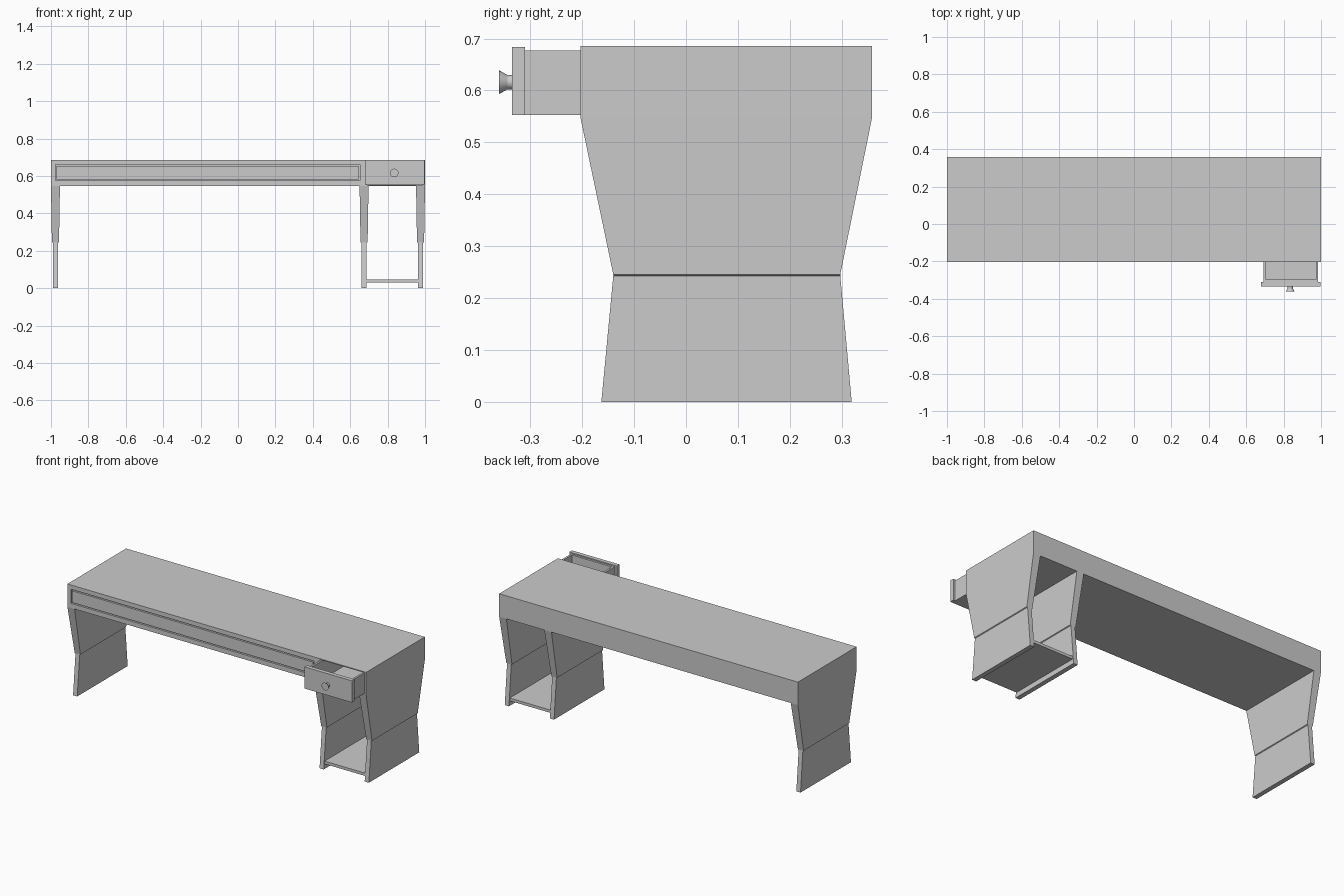
import bpy, bmesh, math

if "Cube" in bpy.data.objects:
    bpy.data.objects.remove(bpy.data.objects["Cube"])


def make(name, bm):
    bmesh.ops.recalc_face_normals(bm, faces=bm.faces)
    me = bpy.data.meshes.new(name)
    bm.to_mesh(me)
    bm.free()
    ob = bpy.data.objects.new(name, me)
    bpy.context.collection.objects.link(ob)
    return ob


def loft(name, rings):
    """Skin closed rings of points and cap both ends."""
    bm = bmesh.new()
    loops = [[bm.verts.new(p) for p in r] for r in rings]
    n = len(loops[0])
    for a, b in zip(loops, loops[1:]):
        for i in range(n):
            j = (i + 1) % n
            bm.faces.new((a[i], a[j], b[j], b[i]))
    bm.faces.new(loops[0])
    bm.faces.new(loops[-1])
    return make(name, bm)


def rect(x0, x1, y0, y1, z):
    return [(x0, y0, z), (x1, y0, z), (x1, y1, z), (x0, y1, z)]


def box(name, x0, x1, y0, y1, z0, z1):
    return loft(name, [rect(x0, x1, y0, y1, z0), rect(x0, x1, y0, y1, z1)])


def cut(ob, cutter):
    mod = ob.modifiers.new("cut", 'BOOLEAN')
    mod.operation = 'DIFFERENCE'
    mod.solver = 'EXACT'
    mod.object = cutter
    bpy.context.view_layer.objects.active = ob
    bpy.ops.object.modifier_apply(modifier=mod.name)
    bpy.data.objects.remove(cutter)


# Desk body with a drawer bay and a shallow recess for the wide drawer
body = box("desk_body", -1, 1, -0.203, 0.358, 0.547, 0.686)
cut(body, box("bay_cutter", 0.69, 0.988, -0.25, 0.30, 0.551, 0.680))
cut(body, box("recess_cutter", -0.977, 0.652, -0.25, -0.183, 0.575, 0.66))

# Closed wide drawer front, leaving a thin gap all round
box("wide_drawer_front", -0.970, 0.645, -0.203, -0.182, 0.582, 0.653)

# Waisted panel legs: height, half thickness, front and back
LEG = [(0.0, 0.014, -0.163, 0.319), (0.243, 0.014, -0.140, 0.297),
       (0.246, 0.019, -0.140, 0.297), (0.547, 0.024, -0.203, 0.358)]
for name, x in (("left_leg", -0.976), ("inner_leg", 0.674), ("right_leg", 0.976)):
    loft(name, [rect(x - h, x + h, y0, y1, z) for z, h, y0, y1 in LEG])

# Low shelf between the right pair of legs
box("low_shelf", 0.685, 0.965, -0.155, 0.311, 0.03, 0.047)

# Open drawer
tray = box("open_drawer_tray", 0.693, 0.985, -0.310, 0.25, 0.553, 0.677)
cut(tray, box("tray_cutter", 0.705, 0.973, -0.298, 0.238, 0.565, 0.75))
box("open_drawer_front", 0.68, 0.998, -0.335, -0.310, 0.553, 0.684)

# Flared round knob
knob = loft("drawer_knob", [
    [(0.835 + r * math.cos(k * math.tau / 24), y, 0.616 + r * math.sin(k * math.tau / 24))
     for k in range(24)]
    for y, r in ((-0.333, 0.014), (-0.344, 0.014), (-0.360, 0.023))])
bpy.ops.object.select_all(action='DESELECT')
knob.select_set(True)
bpy.context.view_layer.objects.active = knob
bpy.ops.object.shade_smooth_by_angle(angle=math.radians(25))
